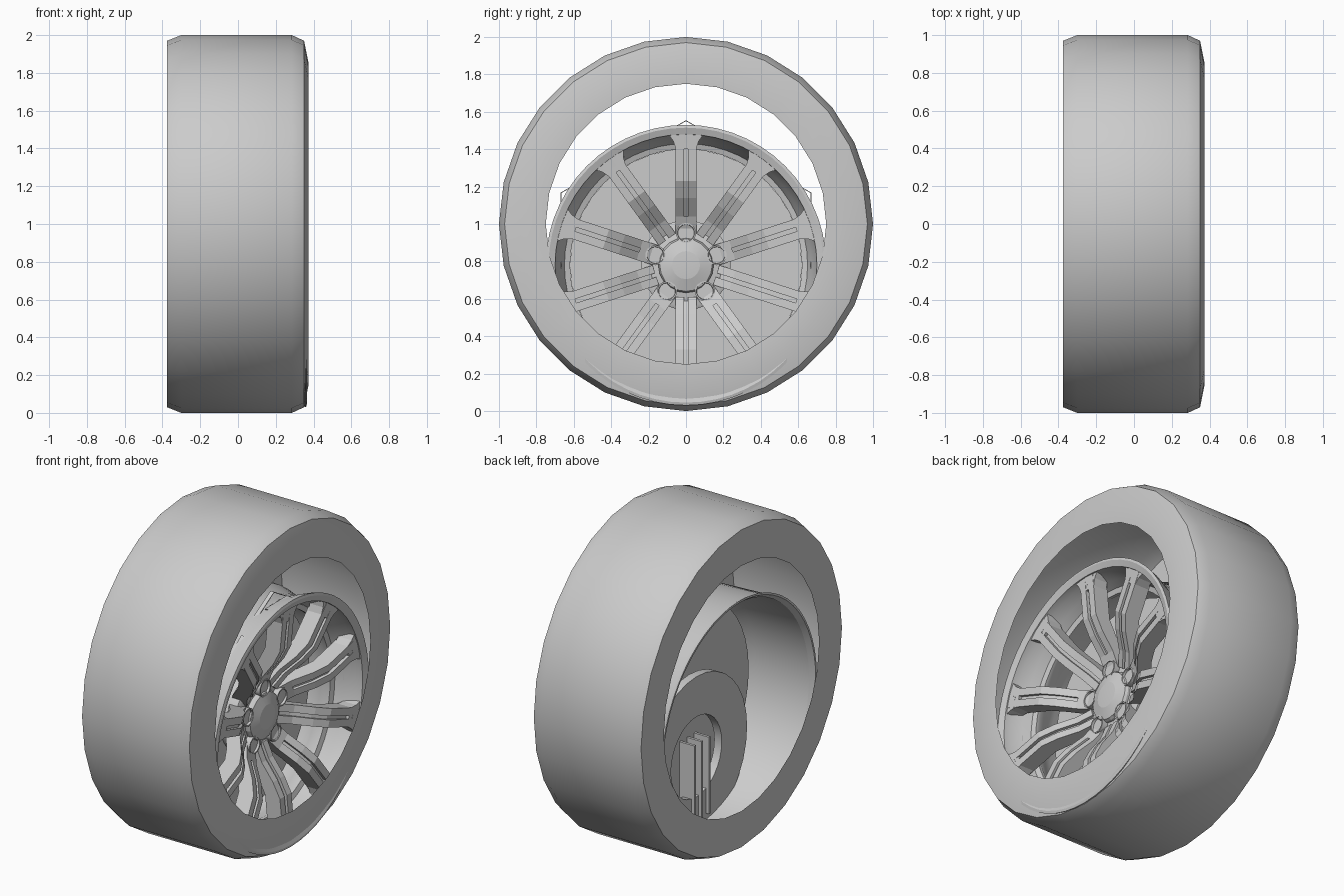
import bpy, bmesh, math
from mathutils import Vector

cube = bpy.data.objects.get("Cube")
if cube:
    bpy.data.objects.remove(cube, do_unlink=True)

grey = bpy.data.materials.new("plain grey")
grey.use_nodes = True
grey.diffuse_color = (0.6, 0.6, 0.6, 1)
grey.node_tree.nodes["Principled BSDF"].inputs["Base Color"].default_value = (0.6, 0.6, 0.6, 1)

RIM_Z = 0.78          # height of the rim axle
SPOKES = 10


def finish(name, bm, smooth=30):
    bmesh.ops.remove_doubles(bm, verts=bm.verts, dist=0.0001)
    bmesh.ops.recalc_face_normals(bm, faces=bm.faces)
    mesh = bpy.data.meshes.new(name)
    bm.to_mesh(mesh)
    bm.free()
    obj = bpy.data.objects.new(name, mesh)
    bpy.context.collection.objects.link(obj)
    mesh.materials.append(grey)
    if smooth:
        bpy.ops.object.select_all(action='DESELECT')
        bpy.context.view_layer.objects.active = obj
        obj.select_set(True)
        bpy.ops.object.shade_smooth_by_angle(angle=math.radians(smooth))
    return obj


def lathe(name, profile, sides, z, y=0, closed=True, smooth=30):
    """Spin (x, radius) points around an axle along x."""
    bm = bmesh.new()
    rings = []
    for i in range(sides):
        a = math.pi / 2 + math.tau * i / sides
        rings.append([bm.verts.new((x, y + r * math.cos(a), z + r * math.sin(a)))
                      for x, r in profile])
    count = len(profile) if closed else len(profile) - 1
    for i, ring in enumerate(rings):
        after = rings[(i + 1) % sides]
        for j in range(count):
            k = (j + 1) % len(profile)
            bm.faces.new((ring[j], after[j], after[k], ring[k]))
    return finish(name, bm, smooth)


def add_rail(bm, angle, stations, left, right, depth, drop=0):
    """Sweep a bar outward through (radius, x, width factor) stations."""
    out = Vector((0, math.cos(angle), math.sin(angle)))
    side = Vector((0, -math.sin(angle), math.cos(angle)))
    loops = []
    for r, x, w in stations:
        loop = []
        for s, dx in ((left, -drop), (right, -drop), (right, -depth), (left, -depth)):
            p = out * r + side * s * w + Vector((x + dx, 0, RIM_Z))
            loop.append(bm.verts.new(p))
        loops.append(loop)
    for a, b in zip(loops, loops[1:]):
        for j in range(4):
            k = (j + 1) % 4
            bm.faces.new((a[j], a[k], b[k], b[j]))
    bm.faces.new(loops[0])
    bm.faces.new(loops[-1])


def box(name, low, high):
    bm = bmesh.new()
    bmesh.ops.create_cube(bm, size=1)
    for v in bm.verts:
        v.co = [l + (c + 0.5) * (h - l) for c, l, h in zip(v.co, low, high)]
    return finish(name, bm, 0)


# Tyre: a hollow shell, open around the wheel hole
lathe("tyre", [(0.37, 0.75), (0.372, 0.86), (0.35, 0.97), (0.285, 1.0),
               (-0.30, 1.0), (-0.375, 0.97), (-0.375, 0.75)],
      28, 1.0, closed=False, smooth=35)

# Rim barrel with a front flange and an inner step behind the spokes
lathe("rim_barrel", [(0.36, 0.75), (0.364, 0.735), (0.352, 0.70), (0.31, 0.695),
                     (0.25, 0.67), (0.20, 0.65), (0.19, 0.62), (0.17, 0.62),
                     (0.10, 0.66), (0.02, 0.70), (-0.33, 0.717), (-0.36, 0.738),
                     (-0.36, 0.75), (-0.33, 0.735), (0.02, 0.72), (0.12, 0.69),
                     (0.20, 0.69), (0.31, 0.735)],
      56, RIM_Z)

# Six-cornered collar whose corners stand out of the barrel
lathe("rim_collar", [(0.22, 0.775), (0.245, 0.775), (0.245, 0.77), (0.22, 0.77)],
      6, RIM_Z, smooth=0)

# Twin-rail spokes, cranked outward, with a sunken groove between the rails
dish = [(0.17, 0.16, 1), (0.26, 0.20, 1), (0.36, 0.275, 1), (0.45, 0.322, 1), (0.71, 0.347, 1)]
bm = bmesh.new()
for i in range(SPOKES):
    angle = math.pi / 2 + math.tau * i / SPOKES
    for s in (-1, 1):
        add_rail(bm, angle, dish, s * 0.011, s * 0.055, 0.10)
    add_rail(bm, angle, dish, -0.011, 0.011, 0.09, 0.02)
    # Solid bridges that close the groove at the rim, and at the lug nuts
    if i % 2 == 0:
        add_rail(bm, angle, dish[:2], -0.011, 0.011, 0.09)
    add_rail(bm, angle, [(0.65, 0.341, 1), (0.71, 0.347, 1)], -0.011, 0.011, 0.08)
    # Flare where the spoke widens into the rim
    add_rail(bm, angle, [(0.62, 0.337, 1), (0.665, 0.341, 1.3), (0.715, 0.346, 2)],
             -0.053, 0.053, 0.09)
finish("spokes", bm, 0)

# Hub, centre cap and lug cups
lathe("hub", [(0.15, 0), (0.15, 0.22), (0.14, 0.24), (0.04, 0.24), (0.04, 0)], 30, RIM_Z)
lathe("centre_cap", [(0.205, 0), (0.20, 0.075), (0.18, 0.14), (0.165, 0.148), (0.10, 0.148), (0.10, 0)],
      20, RIM_Z, smooth=12)
for i in range(5):
    a = math.pi / 2 + math.tau * i / 5
    lathe(f"lug_cup_{i + 1}", [(0.172, 0), (0.172, 0.044), (0.186, 0.046), (0.186, 0.054),
                               (0.08, 0.054), (0.08, 0)],
          14, RIM_Z + 0.172 * math.sin(a), y=0.172 * math.cos(a))

# Brake disc behind the spokes
lathe("brake_disc", [(0.05, 0), (0.05, 0.62), (0.01, 0.62), (0.01, 0)], 40, RIM_Z)

# Low-hung rear disc with an open middle and slim upright bars
lathe("rear_disc", [(-0.02, 0.245), (-0.02, 0.49), (-0.07, 0.49), (-0.07, 0.245)], 32, 0.50)
for i, y in enumerate((-0.10, -0.03, 0.04)):
    box(f"rear_bar_{i + 1}", (-0.09, y - 0.008, 0.12), (0.01, y + 0.008, 0.59))
